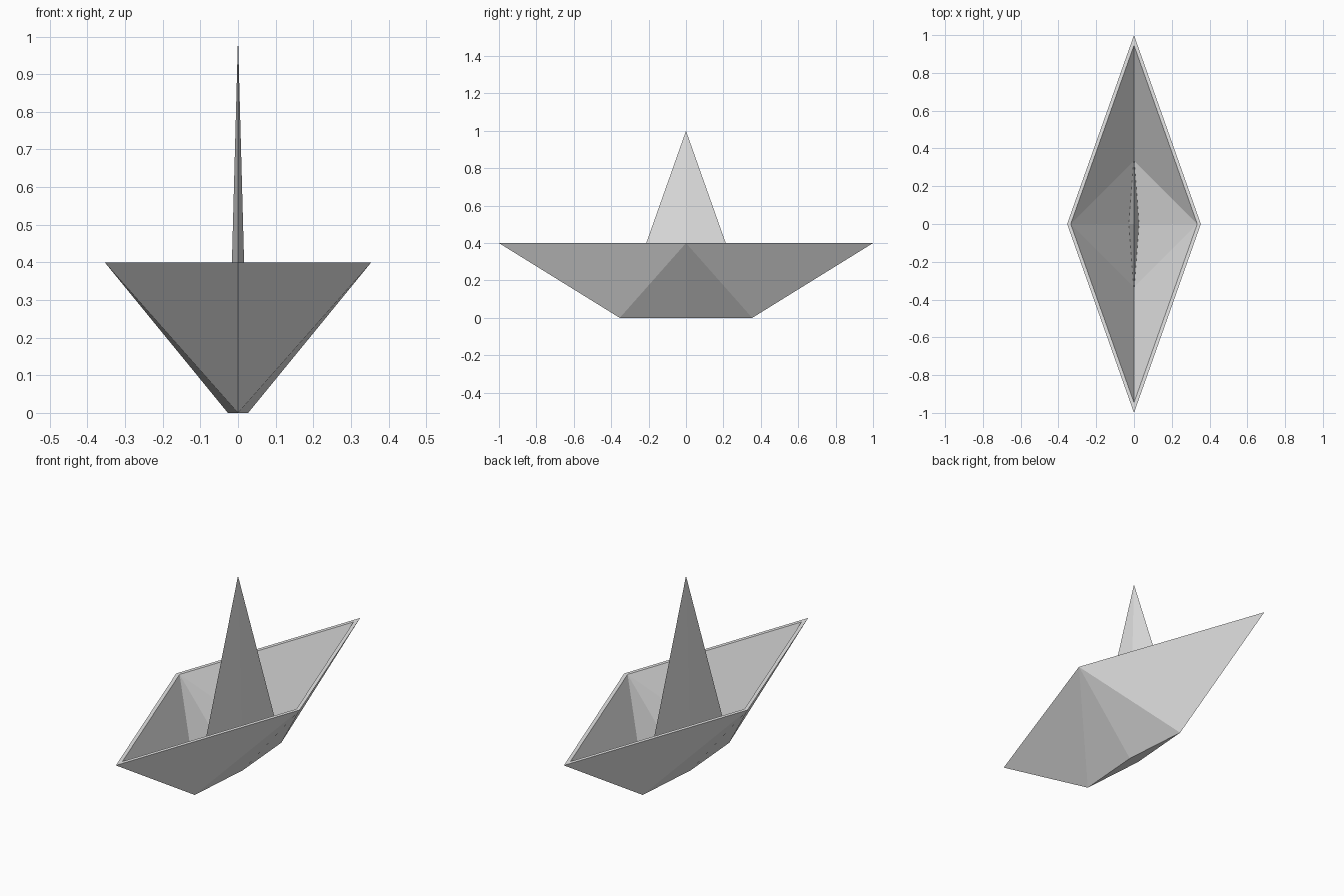
import bpy
import bmesh

if "Cube" in bpy.data.objects:
    bpy.data.objects.remove(bpy.data.objects["Cube"])

paper = bpy.data.materials.new("paper_grey")
paper.diffuse_color = (0.8, 0.8, 0.8, 1.0)
paper.use_nodes = True
paper.node_tree.nodes["Principled BSDF"].inputs["Base Color"].default_value = paper.diffuse_color

TIP, BEAM, KEEL, BULGE = 1.0, 0.354, 0.354, 0.027   # half sizes
RIM_Z, APEX_Z = 0.40, 1.0
INSET = 0.946                                       # inner wall scale


def finish(name, bm):
    bmesh.ops.recalc_face_normals(bm, faces=bm.faces)
    mesh = bpy.data.meshes.new(name)
    bm.to_mesh(mesh)
    bm.free()
    mesh.materials.append(paper)
    obj = bpy.data.objects.new(name, mesh)
    bpy.context.collection.objects.link(obj)


def diamond(bm, half_x, half_y, z):
    """Four corners in the order right, back, left, front."""
    return [bm.verts.new(p) for p in
            ((half_x, 0, z), (0, half_y, z), (-half_x, 0, z), (0, -half_y, z))]


def wall(bm, rim, base):
    """Eight folded triangles between the rim and the keel diamond."""
    for i in range(4):
        j = (i + 1) % 4
        side, tip = (i, j) if i % 2 == 0 else (j, i)
        bm.faces.new((rim[side], rim[tip], base[tip]))
        bm.faces.new((rim[side], base[tip], base[side]))


# Hull: outer and inner walls joined by a flat rim and closed at the bottom
bm = bmesh.new()
outer_rim = diamond(bm, BEAM, TIP, RIM_Z)
outer_base = diamond(bm, BULGE, KEEL, 0)
inner_rim = diamond(bm, BEAM * INSET, TIP * INSET, RIM_Z)
inner_base = diamond(bm, BULGE * INSET, KEEL * INSET, 0.004)
wall(bm, outer_rim, outer_base)
wall(bm, inner_rim, inner_base)
for i in range(4):
    j = (i + 1) % 4
    bm.faces.new((outer_rim[i], outer_rim[j], inner_rim[j], inner_rim[i]))
bm.faces.new(outer_base)
bm.faces.new(inner_base)
finish("hull", bm)

# Sail: slender four-sided pyramid rising from the keel
bm = bmesh.new()
base = diamond(bm, BULGE, KEEL, 0.0)
apex = bm.verts.new((0, 0, APEX_Z))
for i in range(4):
    bm.faces.new((base[i], base[(i + 1) % 4], apex))
finish("sail", bm)
